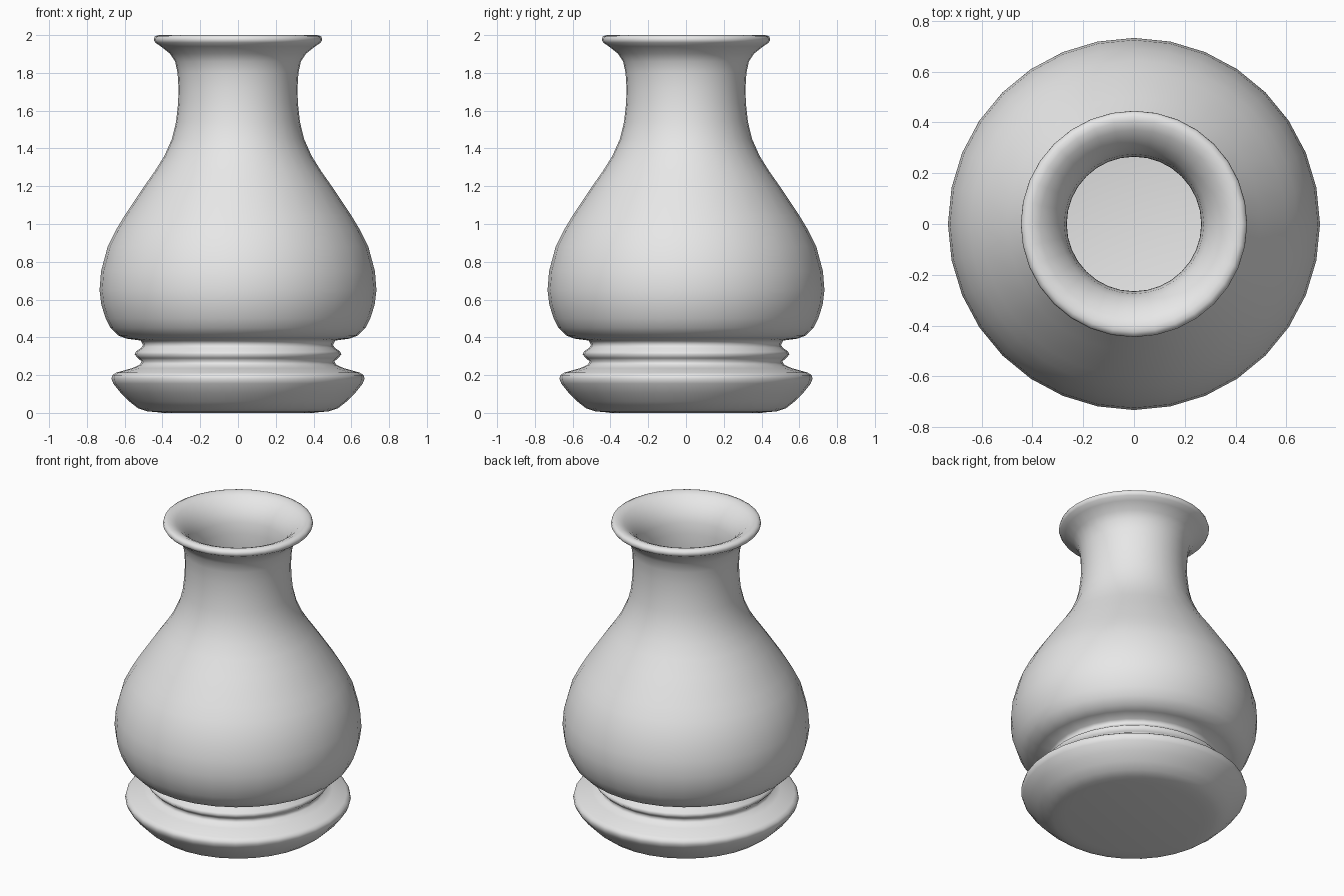
import bpy, math

SIDES = 32

# Outer profile (radius, height), foot to lip, then the inner wall down to the floor
outer = [(0.43, 0.004), (0.48, 0.008), (0.53, 0.025), (0.575, 0.06), (0.62, 0.105), (0.66, 0.155),
         (0.67, 0.18), (0.665, 0.2), (0.645, 0.213), (0.56, 0.237), (0.52, 0.255),
         (0.51, 0.272), (0.53, 0.29), (0.548, 0.31), (0.54, 0.325), (0.512, 0.345),
         (0.503, 0.36), (0.515, 0.383), (0.59, 0.393), (0.635, 0.41), (0.675, 0.45),
         (0.70, 0.50), (0.723, 0.57), (0.733, 0.65), (0.725, 0.75), (0.69, 0.88),
         (0.645, 0.97), (0.60, 1.045), (0.50, 1.195), (0.44, 1.28), (0.39, 1.36),
         (0.35, 1.45), (0.328, 1.54), (0.317, 1.64), (0.315, 1.72), (0.32, 1.80),
         (0.333, 1.86), (0.36, 1.902), (0.41, 1.941), (0.438, 1.96), (0.446, 1.975),
         (0.441, 1.992), (0.425, 1.999)]
inner = [(0.405, 2.0), (0.37, 1.985), (0.33, 1.95), (0.295, 1.905), (0.275, 1.85),
         (0.266, 1.78), (0.265, 1.70), (0.27, 1.62), (0.283, 1.52), (0.305, 1.43),
         (0.345, 1.335), (0.455, 1.17), (0.555, 1.015), (0.64, 0.86), (0.675, 0.74),
         (0.683, 0.65), (0.674, 0.58), (0.65, 0.51), (0.61, 0.455), (0.56, 0.44),
         (0.47, 0.40), (0.45, 0.35), (0.46, 0.27), (0.50, 0.20), (0.57, 0.155),
         (0.50, 0.08), (0.43, 0.055)]
profile = [(0.40, 0.0)] + outer + inner

# Lathe the profile, capping underside and inner floor
verts, faces = [], []
for r, z in profile:
    for i in range(SIDES):
        a = 2 * math.pi * i / SIDES
        verts.append((r * math.cos(a), r * math.sin(a), z))
for k in range(len(profile) - 1):
    for i in range(SIDES):
        j = (i + 1) % SIDES
        faces.append((k * SIDES + i, k * SIDES + j, (k + 1) * SIDES + j, (k + 1) * SIDES + i))
faces.append(tuple(reversed(range(SIDES))))
last = (len(profile) - 1) * SIDES
faces.append(tuple(range(last, last + SIDES)))

mesh = bpy.data.meshes.new("vase")
mesh.from_pydata(verts, [], faces)
mesh.update()
vase = bpy.data.objects.new("vase", mesh)
bpy.context.collection.objects.link(vase)

# Plain light grey clay
clay = bpy.data.materials.new("light_grey_clay")
clay.diffuse_color = (0.8, 0.8, 0.8, 1)
mesh.materials.append(clay)

# Smooth shading
for p in mesh.polygons:
    p.use_smooth = True
